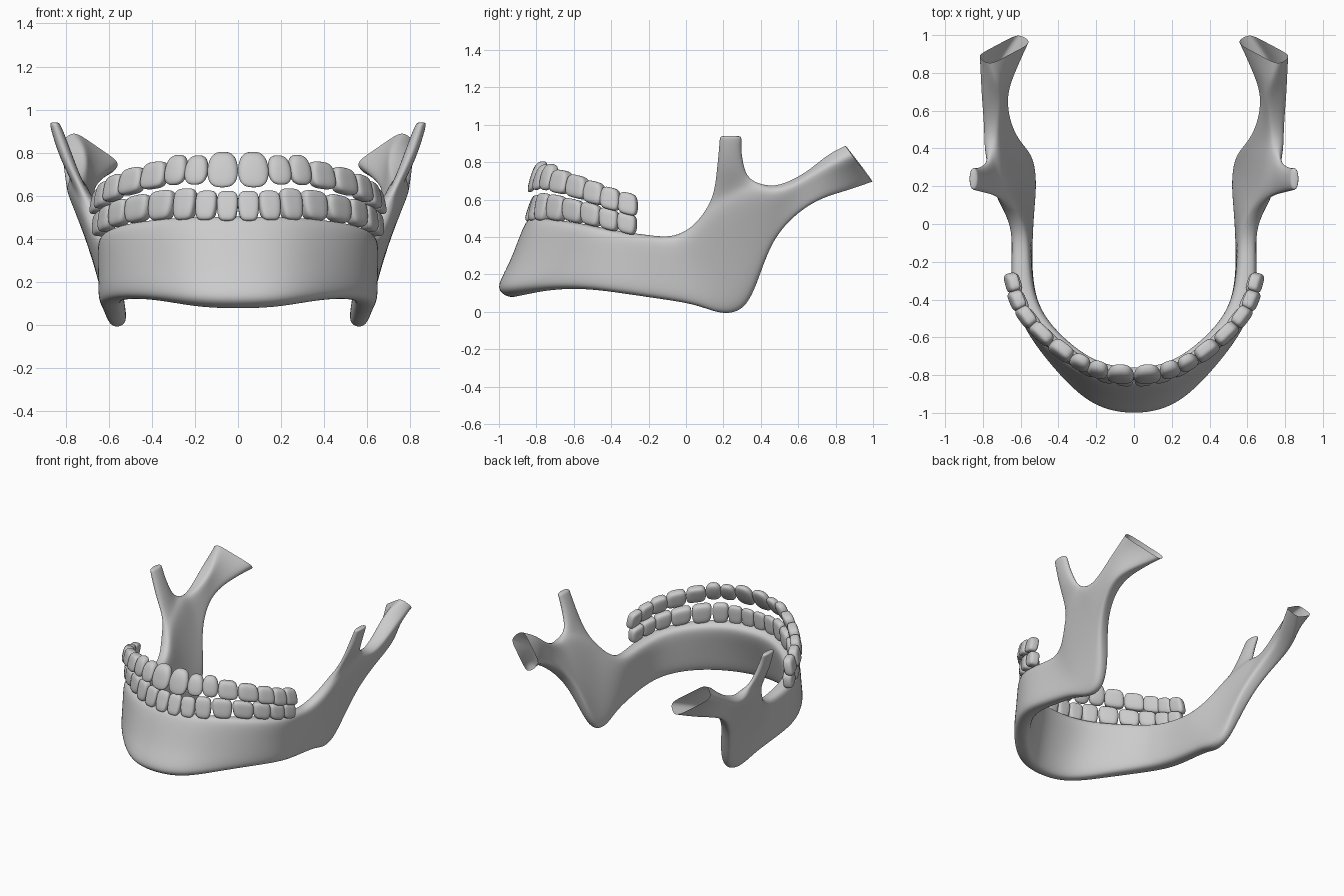
import bpy, bmesh, math
from mathutils import Vector

if "Cube" in bpy.data.objects:
    bpy.data.objects.remove(bpy.data.objects["Cube"])


def finish(bm, name, subsurf=0):
    """Turn a right-half bmesh into a mirrored, smooth-shaded object."""
    bmesh.ops.recalc_face_normals(bm, faces=bm.faces[:])
    for f in bm.faces:
        f.smooth = True
    me = bpy.data.meshes.new(name)
    bm.to_mesh(me)
    bm.free()
    ob = bpy.data.objects.new(name, me)
    bpy.context.collection.objects.link(ob)
    m = ob.modifiers.new("mirror", 'MIRROR')
    m.use_clip = True
    m.merge_threshold = 0.0005
    if subsurf:
        s = ob.modifiers.new("smooth", 'SUBSURF')
        s.levels = s.render_levels = subsurf
    return ob


# Jaw stations from chin to condyle: top edge, bottom edge, half thickness
stations = [
    ((0, -.80, .50), (0, -.965, .08), .058),
    ((.20, -.775, .50), (.20, -.925, .085), .058),
    ((.37, -.67, .49), (.385, -.745, .12), .058),
    ((.52, -.53, .47), (.53, -.54, .125), .06),
    ((.59, -.38, .435), (.595, -.35, .10), .062),
    ((.60, -.20, .41), (.59, -.15, .07), .052),
    ((.60, -.06, .395), (.575, .06, .04), .05),
    ((.65, .06, .47), (.55, .19, -.018), .05),
    ((.71, .14, .60), (.547, .32, .005), .044),
    ((.765, .36, .70), (.58, .39, .18), .046),
    ((.765, .45, .66), (.645, .455, .38), .046),
    ((.76, .56, .69), (.70, .57, .52), .05),
    ((.755, .67, .76), (.725, .71, .61), .06),
    ((.775, .77, .83), (.66, .85, .66), .065),
    ((.80, .865, .87), (.575, .985, .715), .055),
]
# Rounded-bar cross-section: (height, thickness)
half = [(1, .5), (.85, 1), (.3, 1), (-.3, 1), (-.85, 1), (-1, .5)]
section = half + [(h, -t) for h, t in reversed(half)]

# Jaw bone loft, leaving a gap where the coronoid process grows
bm = bmesh.new()
mids = [(Vector(t) + Vector(b)) / 2 for t, b, w in stations]
rings = []
for i, (t, b, w) in enumerate(stations):
    axis = (Vector(t) - Vector(b)) / 2
    tan = mids[min(i + 1, len(mids) - 1)] - mids[max(i - 1, 0)]
    if i == 0:
        tan = Vector((1, 0, 0))
    out = tan.cross(axis).normalized() * w
    chin = .35 if i < 2 else 0             # chin swells outward at its foot
    rings.append([bm.verts.new(mids[i] + axis * h + out * k
                               * (1 + (chin if h < -.5 and k > 0 else 0)))
                  for h, k in section])
n = len(section)
for i in range(len(rings) - 1):
    a, b = rings[i], rings[i + 1]
    for j in range(n):
        k = (j + 1) % n
        if not (i == 8 and j == n - 1):
            bm.faces.new((a[j], a[k], b[k], b[j]))

# Coronoid process pulled up from the top of the ramus
base = [rings[8][0], rings[8][-1], rings[9][-1], rings[9][0]]
for x, y0, y1, z, t in [(.785, .158, .318, .75, .034), (.828, .172, .298, .87, .032),
                        (.848, .175, .303, .93, .027), (.851, .182, .296, .942, .02)]:
    tip = [bm.verts.new(p) for p in
           ((x + t, y0, z), (x - t, y0, z), (x - t, y1, z), (x + t, y1, z))]
    for j in range(4):
        k = (j + 1) % 4
        bm.faces.new((base[j], base[k], tip[k], tip[j]))
    base = tip
bm.faces.new(base)
finish(bm, "jaw_bone", 3)

# Rounded block used as the pattern for every tooth
block = bmesh.new()
bmesh.ops.create_cube(block, size=2)
bmesh.ops.subdivide_edges(block, edges=block.edges[:], cuts=7, use_grid_fill=True)
block.verts.index_update()
block_pts = [v.co.copy() for v in block.verts]
block_faces = [[v.index for v in f.verts] for f in block.faces]
block.free()


# Teeth set along an arch
def tooth_row(name, teeth, lean, root_dir, power):
    bm = bmesh.new()
    for i, (x, y, z, w, d, h) in enumerate(teeth):
        p = teeth[max(i - 1, 0)]
        q = teeth[min(i + 1, len(teeth) - 1)]
        ang = 0.06 if i == 0 else math.atan2(q[1] - p[1], q[0] - p[0])
        c, s = math.cos(ang), math.sin(ang)
        front = max(0, 1 - i / 4)          # 1 at incisors, 0 at molars
        e = power if i < 3 else 3.8
        verts = []
        for co in block_pts:
            u = co / sum(abs(k) ** e for k in co) ** (1 / e)
            r = u.z * root_dir             # +1 at the gum, -1 at the biting edge
            lx = u.x * w / 2 * (1 - .12 * max(r, 0))
            ly = u.y * d / 2 * (1 + .3 * front * r)
            ly += lean * (.35 + .65 * front) * u.z
            wx, wy = lx * c - ly * s, lx * s + ly * c
            verts.append(bm.verts.new(
                (x + wx, y + wy, z + u.z * h / 2 - .25 * wy * (1 - front))))
        for f in block_faces:
            bm.faces.new([verts[k] for k in f])
    finish(bm, name)


# Each tooth: centre x, y, z, then width, depth, height
upper = [
    (.071, -.80, .722, .142, .062, .165), (.192, -.775, .72, .11, .062, .14),
    (.286, -.735, .72, .11, .065, .145), (.386, -.67, .695, .135, .07, .128),
    (.49, -.58, .668, .14, .07, .125), (.571, -.49, .637, .12, .07, .122),
    (.62, -.403, .605, .108, .07, .12), (.645, -.31, .578, .104, .065, .118)]
lower = [
    (.049, -.815, .553, .097, .06, .14), (.147, -.80, .555, .10, .06, .14),
    (.245, -.762, .56, .11, .065, .15), (.352, -.69, .555, .135, .07, .14),
    (.462, -.60, .54, .142, .07, .125), (.548, -.505, .52, .122, .07, .12),
    (.605, -.41, .494, .11, .07, .115), (.635, -.315, .472, .104, .07, .11)]
tooth_row("upper_teeth", upper, .035, 1, 2.7)
tooth_row("lower_teeth", lower, .015, -1, 3.8)
